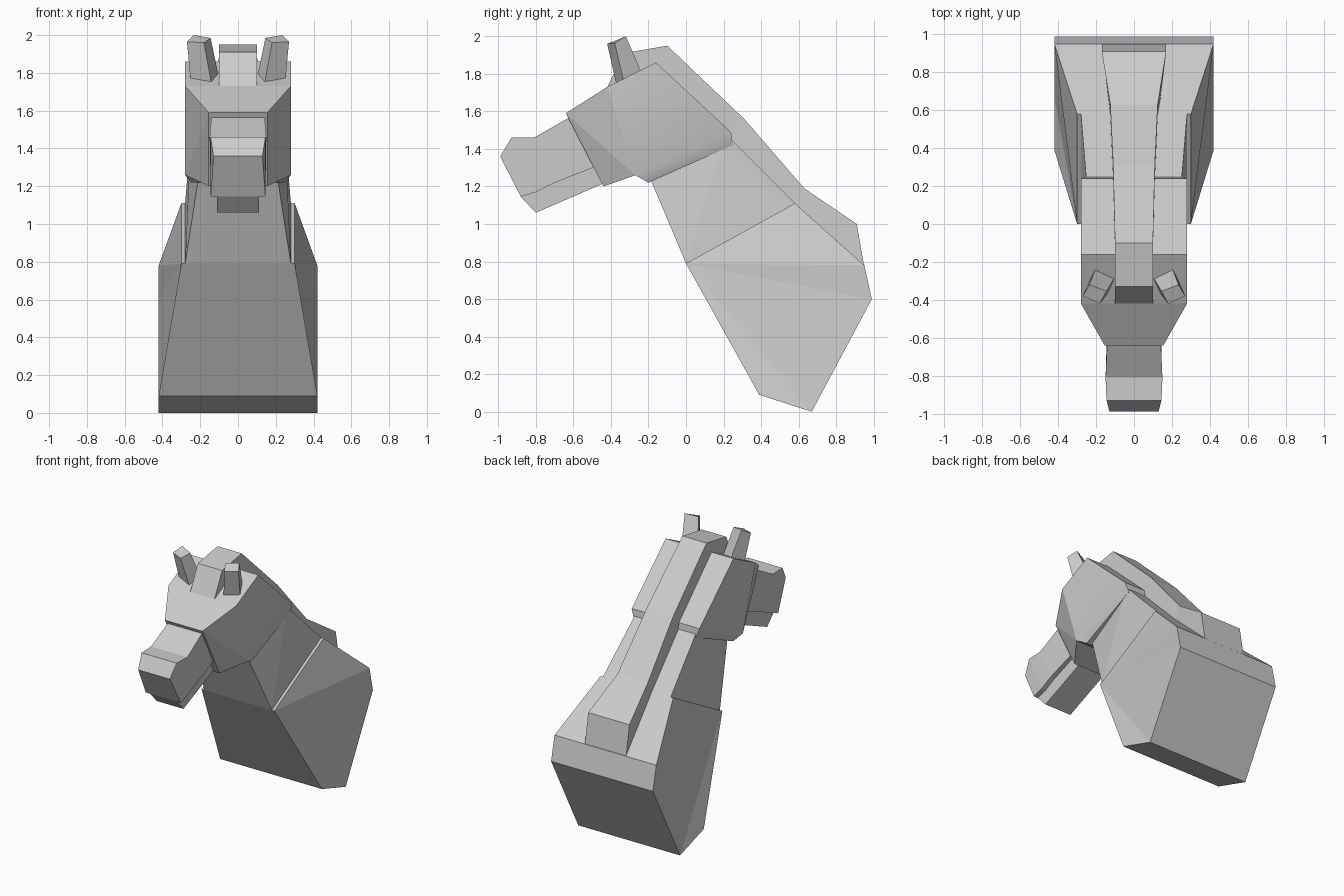
import bpy
import bmesh
import math

default_cube = bpy.data.objects.get("Cube")
if default_cube:
    bpy.data.objects.remove(default_cube, do_unlink=True)

stone = bpy.data.materials.new("pale_grey")
stone.use_nodes = True
grey = (0.6, 0.6, 0.6, 1)
stone.diffuse_color = grey
stone.node_tree.nodes["Principled BSDF"].inputs["Base Color"].default_value = grey


def finish(name, mesh_data):
    """Turn a bmesh into a coloured object with outward normals."""
    bmesh.ops.recalc_face_normals(mesh_data, faces=mesh_data.faces)
    mesh = bpy.data.meshes.new(name)
    mesh_data.to_mesh(mesh)
    mesh_data.free()
    mesh.materials.append(stone)
    part = bpy.data.objects.new(name, mesh)
    bpy.context.collection.objects.link(part)
    return part


def slab(name, outline):
    """Mirror a side outline of (y, z, half width) and bridge both sides."""
    bm = bmesh.new()
    left = [bm.verts.new((w, y, z)) for y, z, w in outline]
    right = [bm.verts.new((-w, y, z)) for y, z, w in outline]
    count = len(outline)
    for i in range(count):
        j = (i + 1) % count
        bm.faces.new((left[i], left[j], right[j], right[i]))
    for side in (left, right):
        for i in range(1, count - 1):
            bm.faces.new((side[0], side[i], side[i + 1]))
    return finish(name, bm)


def loft(name, rings):
    """Skin four-cornered rings into a closed solid."""
    bm = bmesh.new()
    loops = [[bm.verts.new(p) for p in ring] for ring in rings]
    for a, b in zip(loops, loops[1:]):
        for i in range(4):
            j = (i + 1) % 4
            bm.faces.new((a[i], a[j], b[j], b[i]))
    bm.faces.new(loops[0])
    bm.faces.new(loops[-1])
    return finish(name, bm)


def cross_section(top, bottom, top_w, bottom_w):
    """Ring spanning the width between an upper and a lower profile point."""
    return [(top_w, *top), (-top_w, *top), (-bottom_w, *bottom), (bottom_w, *bottom)]


# Chest and neck
slab("chest", [(0, 0.79, 0.3), (0.58, 1.11, 0.3), (0.95, 0.78, 0.42),
               (0.99, 0.6, 0.42), (0.67, 0, 0.42), (0.39, 0.09, 0.42)])
slab("neck", [(0, 0.79, 0.28), (0.58, 1.11, 0.28),
              (0.22, 1.47, 0.25), (-0.19, 1.24, 0.21)])

# Head with soft cheeks, and the tapering face in front of it
head = slab("head", [(-0.27, 1.26, 0.28), (-0.42, 1.73, 0.28), (-0.16, 1.86, 0.28),
                     (0.24, 1.49, 0.28), (0.25, 1.42, 0.255), (-0.2, 1.22, 0.25)])
bpy.ops.object.select_all(action="DESELECT")
head.select_set(True)
bpy.context.view_layer.objects.active = head
bpy.ops.object.shade_smooth_by_angle(angle=math.radians(24))

slab("face", [(-0.64, 1.59, 0.155), (-0.42, 1.73, 0.28),
              (-0.27, 1.26, 0.28), (-0.44, 1.2, 0.155)])

# Muzzle and lower jaw
loft("muzzle", [
    cross_section((-0.99, 1.36), (-0.88, 1.145), 0.13, 0.145),
    cross_section((-0.93, 1.46), (-0.8, 1.17), 0.145, 0.145),
    cross_section((-0.81, 1.46), (-0.7, 1.22), 0.15, 0.145),
    cross_section((-0.6, 1.58), (-0.47, 1.31), 0.14, 0.14),
])
slab("lower_jaw", [(-0.88, 1.145, 0.11), (-0.8, 1.06, 0.11),
                   (-0.43, 1.22, 0.11), (-0.47, 1.32, 0.11), (-0.7, 1.23, 0.11)])

# Mane running from the forelock down to the shoulders
loft("mane", [cross_section(top, bottom, w, w) for top, bottom, w in (
    ((-0.33, 1.91), (-0.43, 1.71), 0.1),
    ((-0.1, 1.95), (-0.14, 1.8), 0.1),
    ((0.31, 1.56), (0.2, 1.4), 0.11),
    ((0.63, 1.19), (0.55, 1.06), 0.125),
    ((0.91, 1), (0.95, 0.77), 0.17),
)])

# Ears, mirrored across the middle
ear_base = [(0.25, -0.33, 1.75), (0.14, -0.37, 1.74), (0.1, -0.28, 1.77), (0.2, -0.23, 1.79)]
ear_tip = [(0.27, -0.38, 1.965), (0.18, -0.42, 1.96), (0.145, -0.355, 1.985), (0.235, -0.32, 2)]
for name, side in (("left_ear", 1), ("right_ear", -1)):
    loft(name, [[(side * x, y, z) for x, y, z in ring] for ring in (ear_base, ear_tip)])
